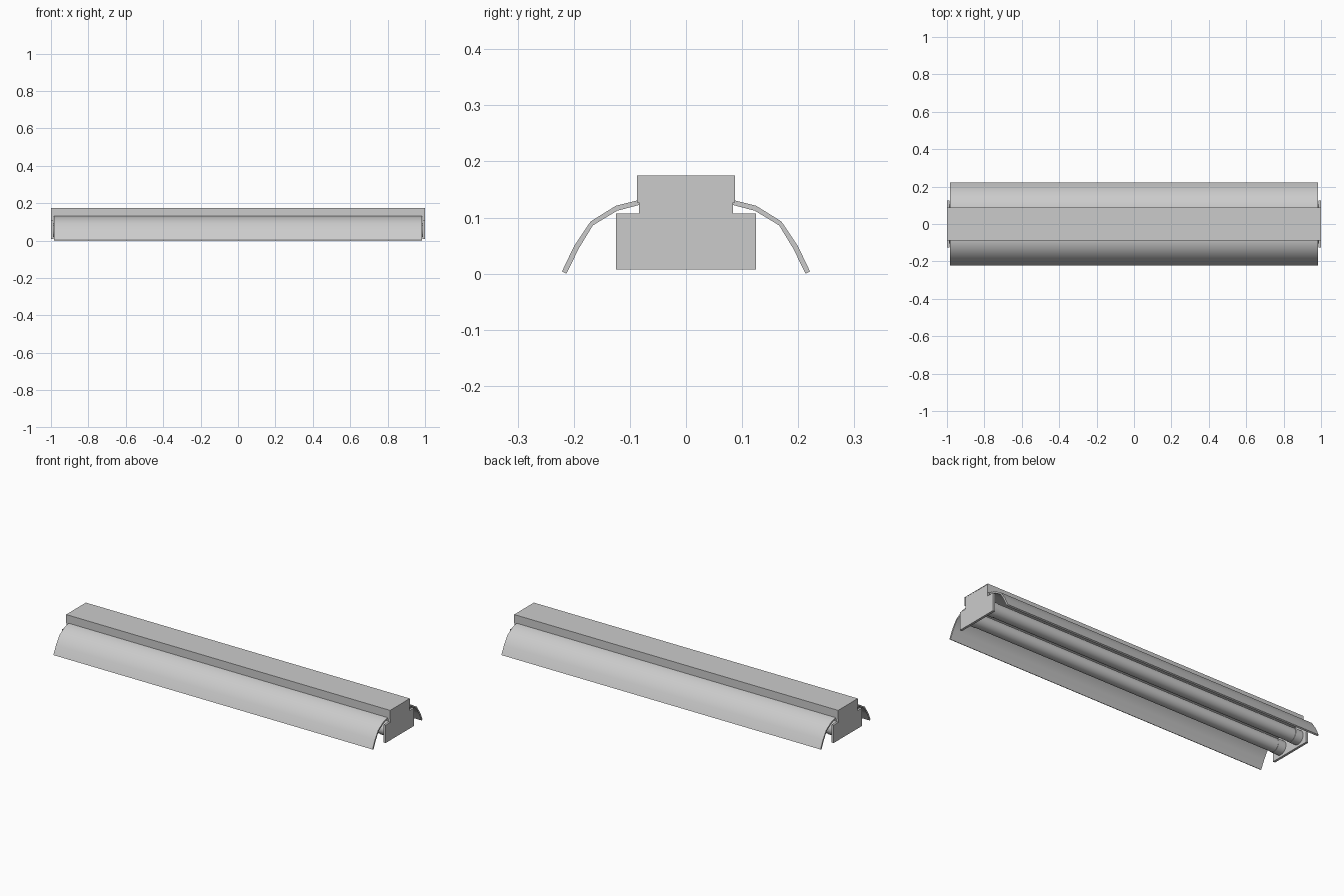
import bpy, bmesh, math

if "Cube" in bpy.data.objects:
    bpy.data.objects.remove(bpy.data.objects["Cube"])


def extrude_profile(name, pts, x0, x1, smooth=False):
    """Closed (y, z) profile extruded along x."""
    bm = bmesh.new()
    face = bm.faces.new([bm.verts.new((x0, y, z)) for y, z in pts])
    res = bmesh.ops.extrude_face_region(bm, geom=[face])
    verts = [v for v in res["geom"] if isinstance(v, bmesh.types.BMVert)]
    bmesh.ops.translate(bm, verts=verts, vec=(x1 - x0, 0, 0))
    bmesh.ops.recalc_face_normals(bm, faces=bm.faces)
    me = bpy.data.meshes.new(name)
    bm.to_mesh(me)
    bm.free()
    ob = bpy.data.objects.new(name, me)
    bpy.context.collection.objects.link(ob)
    if smooth:
        smooth_object(ob)
    return ob


def smooth_object(ob):
    bpy.ops.object.select_all(action="DESELECT")
    ob.select_set(True)
    bpy.context.view_layer.objects.active = ob
    bpy.ops.object.shade_smooth_by_angle(angle=math.radians(40))


def tube(name, y, z, r, x0, x1):
    bpy.ops.mesh.primitive_cylinder_add(
        vertices=24, radius=r, depth=abs(x1 - x0),
        location=((x0 + x1) / 2, y, z), rotation=(0, math.pi / 2, 0))
    ob = bpy.context.object
    ob.name = name
    smooth_object(ob)


# Top channel: folded sheet, open underneath
w, t = 0.087, 0.003
extrude_profile("top_channel", [
    (-w, 0.13), (-w, 0.178), (w, 0.178), (w, 0.13),
    (w - t, 0.13), (w - t, 0.175), (-w + t, 0.175), (-w + t, 0.13)], -1, 1)

# Reflector: flat middle under the channel with two bent wings
outer = [(0.085, 0.134), (0.125, 0.124), (0.17, 0.096), (0.199, 0.053), (0.221, 0.007)]
inner = [(0.213, 0.003), (0.191, 0.048), (0.166, 0.089), (0.123, 0.115), (0.085, 0.125)]
half = outer + inner
mirrored = [(-y, z) for y, z in reversed(half)]
extrude_profile("reflector", half + mirrored, -0.985, 0.985, smooth=True)

# Stepped end plates that hold the lamps
cap = [(0.125, 0.01), (0.125, 0.11), (0.084, 0.11), (0.084, 0.175)]
cap += [(-y, z) for y, z in reversed(cap)]
for side, s in (("left", -1), ("right", 1)):
    extrude_profile(f"end_plate_{side}", cap, s * 0.986, s * 0.999)

# Two lamp tubes with collars at both ends
for row, y in (("front", -0.065), ("back", 0.065)):
    tube(f"lamp_{row}", y, 0.06, 0.036, -0.95, 0.95)
    for side, s in (("left", -1), ("right", 1)):
        tube(f"collar_{row}_{side}", y, 0.06, 0.038, s * 0.94, s * 0.988)

# Rest the model on the ground plane
for ob in bpy.context.collection.objects:
    ob.location.z -= 0.003
